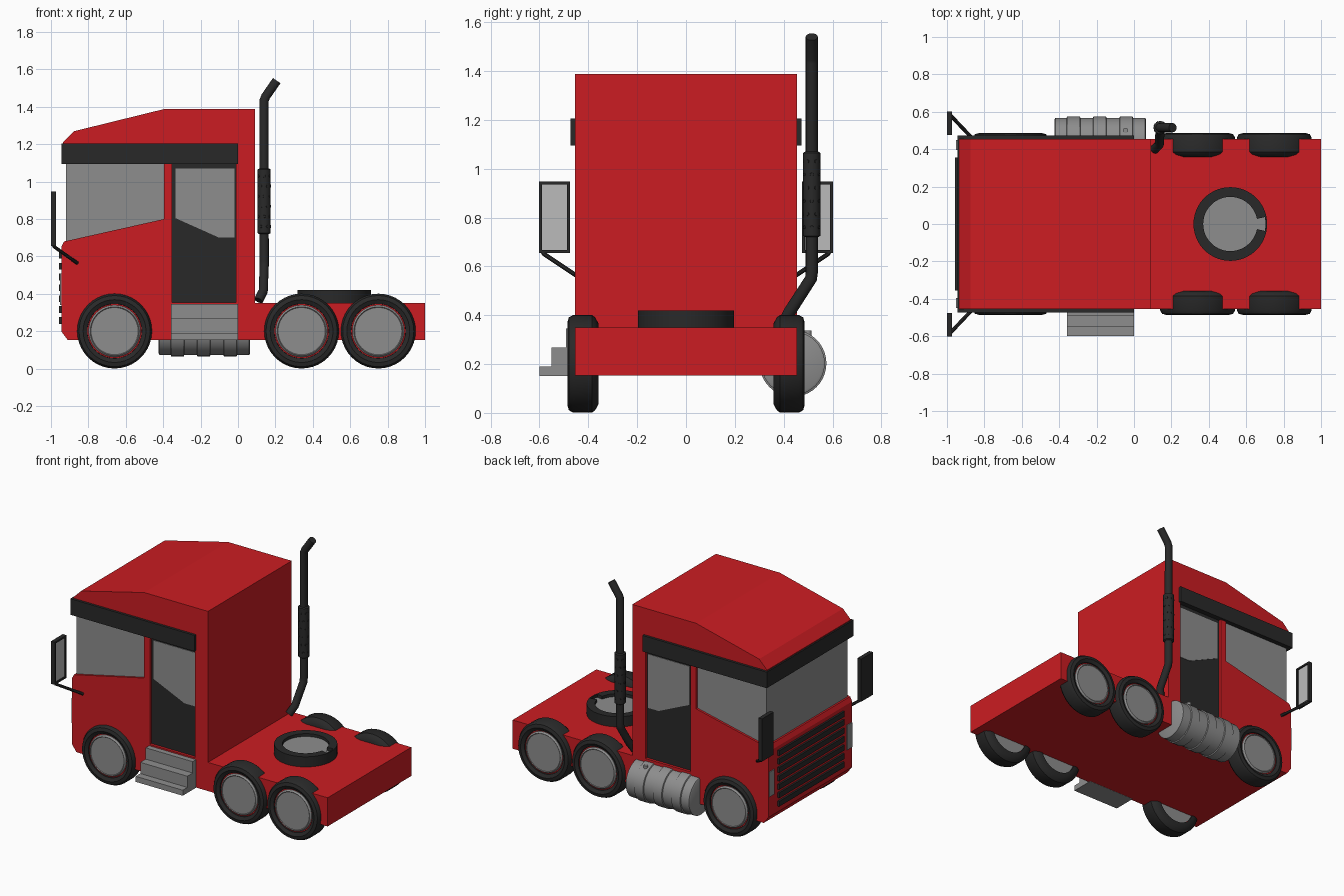
import bpy, bmesh
from math import sin, cos, pi, radians
from mathutils import Vector

if "Cube" in bpy.data.objects:
    bpy.data.objects.remove(bpy.data.objects["Cube"])


def material(name, col):
    m = bpy.data.materials.new(name)
    m.diffuse_color = (*col, 1)
    m.use_nodes = True
    m.node_tree.nodes["Principled BSDF"].inputs["Base Color"].default_value = m.diffuse_color
    return m


RED = material("red_paint", (0.6, 0.012, 0.016))
DARK = material("dark_rubber", (0.022, 0.022, 0.022))
GREY = material("steel", (0.27, 0.27, 0.27))
PALE = material("mirror_glass", (0.5, 0.5, 0.5))


def finish(name, bm, mat, smooth=False):
    bmesh.ops.recalc_face_normals(bm, faces=bm.faces)
    me = bpy.data.meshes.new(name)
    bm.to_mesh(me)
    bm.free()
    me.materials.append(mat)
    ob = bpy.data.objects.new(name, me)
    bpy.context.collection.objects.link(ob)
    if smooth:
        bpy.ops.object.select_all(action='DESELECT')
        ob.select_set(True)
        bpy.context.view_layer.objects.active = ob
        bpy.ops.object.shade_smooth_by_angle(angle=radians(30))
    return ob


def extrude(name, pts, a, b, mat, axis='y', smooth=False):
    """Extrude a 2D outline (xz for axis y, xy for axis z) from a to b."""
    bm = bmesh.new()
    place = (lambda p, h: (p[0], h, p[1])) if axis == 'y' else (lambda p, h: (p[0], p[1], h))
    face = bm.faces.new([bm.verts.new(place(p, a)) for p in pts])
    new = bmesh.ops.extrude_face_region(bm, geom=[face])['geom']
    step = Vector(place((0, 0), b - a))
    bmesh.ops.translate(bm, vec=step, verts=[v for v in new if isinstance(v, bmesh.types.BMVert)])
    return finish(name, bm, mat, smooth)


def box(name, x0, x1, y0, y1, z0, z1, mat):
    return extrude(name, [(x0, z0), (x1, z0), (x1, z1), (x0, z1)], y0, y1, mat)


def lathe(name, prof, origin, axis, mat, n=40, ring=False):
    """Revolve (distance, radius) points about an axis; ring closes the profile loop."""
    bm = bmesh.new()
    q = Vector((0, 0, 1)).rotation_difference(Vector(axis))
    rows = [[bm.verts.new(Vector(origin) + q @ Vector((r * cos(2 * pi * i / n), r * sin(2 * pi * i / n), d)))
             for i in range(n)] for d, r in prof]
    pairs = list(zip(rows, rows[1:])) + ([(rows[-1], rows[0])] if ring else [])
    for a, b in pairs:
        for i in range(n):
            j = (i + 1) % n
            bm.faces.new((a[i], a[j], b[j], b[i]))
    if not ring:
        bm.faces.new(rows[0])
        bm.faces.new(rows[-1])
    return finish(name, bm, mat, True)


def tube(name, pts, radius, mat, res=5):
    cu = bpy.data.curves.new(name, 'CURVE')
    cu.dimensions = '3D'
    cu.bevel_depth, cu.bevel_resolution, cu.use_fill_caps = radius, res, True
    sp = cu.splines.new('POLY')
    sp.points.add(len(pts) - 1)
    for p, c in zip(sp.points, pts):
        p.co = (*c, 1)
    cu.materials.append(mat)
    ob = bpy.data.objects.new(name, cu)
    bpy.context.collection.objects.link(ob)
    bpy.ops.object.select_all(action='DESELECT')
    ob.select_set(True)
    bpy.context.view_layer.objects.active = ob
    bpy.ops.object.convert(target='MESH')
    bpy.ops.object.shade_smooth_by_angle(angle=radians(35))


W = 0.455
# painted body with window and door openings, and the roof
extrude("cab_and_chassis", [
    (-0.91, 0.153), (-0.945, 0.2), (-0.945, 0.65), (-0.93, 0.68), (-0.395, 0.8), (-0.395, 1.12),
    (-0.352, 1.12), (-0.352, 0.355), (-0.01, 0.355), (-0.01, 1.12), (0.09, 1.12), (0.09, 0.35),
    (1, 0.35), (1, 0.153)], -W, W, RED)
extrude("roof", [(-0.935, 1.12), (-0.935, 1.21), (-0.875, 1.27), (-0.395, 1.388), (0.09, 1.388), (0.09, 1.12)],
        -W, W, RED)
box("visor_band", -0.945, 0, -0.472, 0.472, 1.095, 1.205, DARK)

# glass and doors, slightly recessed
extrude("cab_glass", [(-0.92, 0.66), (-0.92, 1.1), (-0.39, 1.1), (-0.39, 0.78)], -0.44, 0.44, GREY)
box("doors", -0.355, -0.005, -0.437, 0.437, 0.35, 1.1, DARK)
extrude("door_windows", [(-0.335, 1.07), (-0.02, 1.07), (-0.02, 0.7), (-0.1, 0.7), (-0.335, 0.805)],
        -0.44, 0.44, GREY)

# grille slats
for i in range(7):
    z = 0.24 + i * 0.058
    box("grille_slat", -0.958, -0.94, -0.355, 0.355, z, z + 0.036, DARK)

# wheels: tyre, red rim line and hub
for s, side in ((-1, "right"), (1, "left")):
    for x in (-0.66, 0.34, 0.75):
        o, ax = (x, 0, 0.201), (0, s, 0)
        lathe("tyre_" + side, [(0.358, 0.14), (0.358, 0.165), (0.372, 0.19), (0.385, 0.2), (0.462, 0.2),
                               (0.48, 0.19), (0.486, 0.168), (0.474, 0.146), (0.44, 0.143)], o, ax, DARK, ring=True)
        lathe("rim_" + side, [(0.37, 0.145), (0.466, 0.145)], o, ax, RED)
        lathe("hub_" + side, [(0.365, 0.139), (0.47, 0.139), (0.48, 0.13), (0.476, 0.126)], o, ax, GREY)

    # headlights
    y0, y1 = sorted((s * 0.395, s * 0.45))
    box("headlight_" + side, -0.951, -0.93, y0, y1, 0.34, 0.51, GREY)

    # side mirrors: backing, glass, raised frame and arm
    y0, y1 = sorted((s * 0.475, s * 0.602))
    z0, z1, t = 0.655, 0.948, 0.012
    box("mirror_back_" + side, -1, -0.984, y0, y1, z0, z1, DARK)
    box("mirror_glass_" + side, -0.986, -0.98, y0 + t, y1 - t, z0 + t, z1 - t, PALE)
    for a, b, c, d in ((y0, y0 + t, z0, z1), (y1 - t, y1, z0, z1),
                       (y0 + t, y1 - t, z0, z0 + t), (y0 + t, y1 - t, z1 - t, z1)):
        box("mirror_frame_" + side, -0.984, -0.972, a, b, c, d, DARK)
    tube("mirror_arm_" + side, [(-0.985, s * 0.585, 0.66), (-0.98, s * 0.58, 0.65), (-0.86, s * 0.453, 0.565)],
         0.01, DARK, 2)

# entry steps on one side
for y, z in ((-0.6, 0.19), (-0.55, 0.267), (-0.492, 0.345)):
    box("entry_step", -0.358, 0, y, -0.44, 0.152, z, GREY)

# ribbed fuel tank and its cap
prof = [(-0.425, 0.12), (-0.42, 0.13)]
for a in (-0.36, -0.22, -0.078):
    prof += [(a, 0.13), (a + 0.003, 0.137), (a + 0.07, 0.137), (a + 0.073, 0.13)]
prof += [(0.06, 0.13), (0.065, 0.12)]
lathe("fuel_tank", prof, (0, 0.438, 0.203), (1, 0, 0), GREY)
lathe("fuel_cap", [(0, 0.014), (0.032, 0.014)], (-0.045, 0.5, 0.305), (0, 0, 1), GREY, 16)

# exhaust stack
EX, EY = 0.14, 0.515
tube("exhaust_pipe", [(0.11, 0.4, 0.365), (0.135, 0.425, 0.415), (EX, 0.512, 0.55), (EX, EY, 0.575), (EX, EY, 1.435),
                      (0.148, EY, 1.455), (0.207, EY, 1.54)], 0.025, DARK)
lathe("exhaust_muffler", [(0.72, 0.027), (0.725, 0.035), (1.065, 0.035), (1.07, 0.027)], (EX, EY, 0), (0, 0, 1), DARK, 24)
for row in range(6):
    for k in range(6):
        a = (k + 0.5 * (row % 2)) * pi / 3
        d = Vector((cos(a), sin(a), 0))
        lathe("muffler_perforation", [(0.033, 0.008), (0.0365, 0.007)],
              (EX, EY, 0.76 + row * 0.054), d, DARK, 8)

# fifth wheel coupling: notched ring, closing lip and plate
CX, n = 0.515, 48


def arc(r, a0):
    return [(CX + r * cos(a0 + (2 * pi - 2 * a0) * i / n), r * sin(a0 + (2 * pi - 2 * a0) * i / n))
            for i in range(n + 1)]


extrude("coupling_ring", arc(0.197, 0.2) + arc(0.145, 0.19)[::-1], 0.34, 0.42, DARK, 'z', True)
lip = [(r * cos(t * 0.1) + CX, r * sin(t * 0.1)) for r, ts in ((0.197, (-2, -1, 0, 1, 2)), (0.188, (2, 1, 0, -1, -2))) for t in ts]
extrude("coupling_lip", lip, 0.34, 0.42, DARK, 'z')
lathe("coupling_plate", [(0.34, 0.146), (0.4, 0.146)], (CX, 0, 0), (0, 0, 1), GREY, 48)
box("coupling_notch_plate", CX + 0.13, CX + 0.187, -0.04, 0.04, 0.34, 0.399, GREY)
